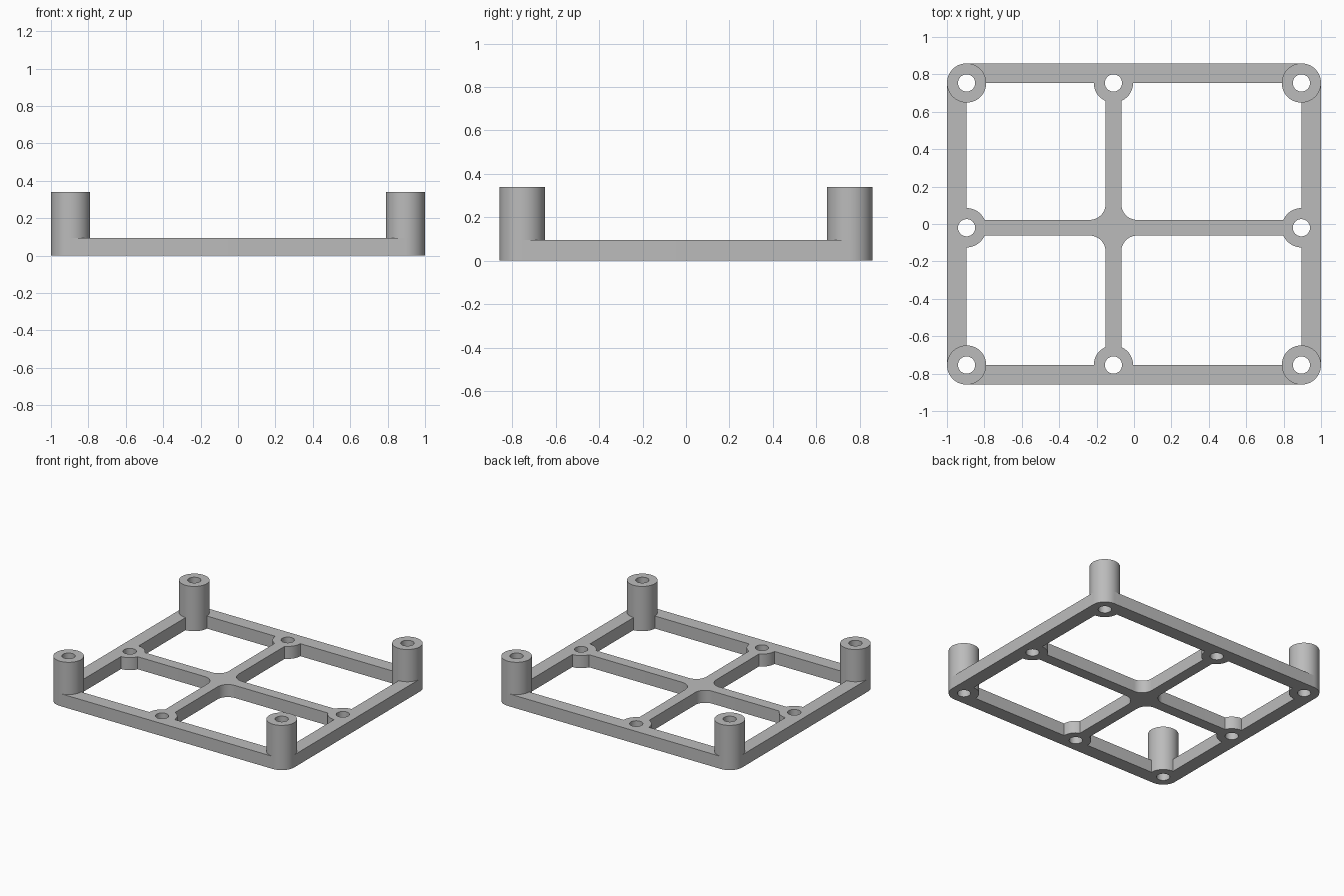
import bpy, bmesh
from math import cos, sin, pi, asin, atan2, radians
from mathutils import Vector

cube = bpy.data.objects.get("Cube")
if cube:
    bpy.data.objects.remove(cube, do_unlink=True)

# Main dimensions
PX, PY = 0.895, 0.754        # post centres
MX, MY = -0.11, -0.02        # cross centre
R, HOLE = 0.105, 0.046       # boss and hole radii
ARM, FILLET = 0.042, 0.085   # half arm width, cross fillet radius
PLATE, TOP = 0.095, 0.34     # plate and post heights

grey = bpy.data.materials.new("Grey plastic")
grey.use_nodes = True
grey.diffuse_color = (0.5, 0.5, 0.5, 1)
grey.node_tree.nodes["Principled BSDF"].inputs["Base Color"].default_value = (0.5, 0.5, 0.5, 1)


def arc(cx, cy, r, start, end, steps=12):
    return [(cx + r * cos(start + (end - start) * i / steps),
             cy + r * sin(start + (end - start) * i / steps)) for i in range(steps + 1)]


def circle(cx, cy, r):
    return arc(cx, cy, r, 0, 2 * pi, 48)[:-1]


def window(sx, sy):
    """Opening in one quadrant, drawn as if it were the +x +y one, then mirrored."""
    w, h = PX - sx * MX, PY - sy * MY
    a = asin(ARM / R)
    pts = arc(w, h, R, 1.5 * pi, pi)                                  # corner post
    pts += arc(0, h, R, 0, -pi / 2 + a)                               # boss on the y side
    pts += arc(ARM + FILLET, ARM + FILLET, FILLET, pi, 1.5 * pi)      # cross fillet
    pts += arc(w, 0, R, pi - a, pi / 2)                               # boss on the x side
    return [(MX + sx * x, MY + sy * y) for x, y in pts]


def extruded(name, loops, z0, z1):
    """Fill closed outlines (inner ones become holes) and extrude from z0 to z1."""
    curve = bpy.data.curves.new(name, "CURVE")
    curve.dimensions = "2D"
    curve.fill_mode = "BOTH"
    curve.extrude = (z1 - z0) / 2
    for pts in loops:
        spline = curve.splines.new("POLY")
        spline.points.add(len(pts) - 1)
        for p, (x, y) in zip(spline.points, pts):
            p.co = (x, y, 0, 1)
        spline.use_cyclic_u = True
    temp = bpy.data.objects.new(name, curve)
    bpy.context.collection.objects.link(temp)
    mesh = bpy.data.meshes.new_from_object(
        temp.evaluated_get(bpy.context.evaluated_depsgraph_get()))
    bpy.data.objects.remove(temp, do_unlink=True)

    bm = bmesh.new()
    bm.from_mesh(mesh)
    bmesh.ops.remove_doubles(bm, verts=bm.verts, dist=0.0001)
    bmesh.ops.translate(bm, verts=bm.verts, vec=Vector((0, 0, (z0 + z1) / 2)))
    bmesh.ops.recalc_face_normals(bm, faces=bm.faces)
    bm.to_mesh(mesh)
    bm.free()
    mesh.materials.clear()
    mesh.materials.append(grey)
    obj = bpy.data.objects.new(name, mesh)
    bpy.context.collection.objects.link(obj)
    bpy.ops.object.select_all(action="DESELECT")
    obj.select_set(True)
    bpy.context.view_layer.objects.active = obj
    bpy.ops.object.shade_smooth_by_angle(angle=radians(30))
    return obj


corners = [(1, 1), (-1, 1), (-1, -1), (1, -1)]
posts = [(sx * PX, sy * PY) for sx, sy in corners]
bosses = [(PX, MY), (-PX, MY), (MX, PY), (MX, -PY)]

# Flat frame with rounded corners, four openings and eight screw holes
outline = []
for i, (x, y) in enumerate(posts):
    outline += arc(x, y, R, i * pi / 2, (i + 1) * pi / 2)
extruded("frame", [outline] + [window(*c) for c in corners]
         + [circle(x, y, HOLE) for x, y in posts + bosses], 0, PLATE)

# Hollow standoff posts at the corners
for (sx, sy), (x, y) in zip(corners, posts):
    name = ("back" if sy > 0 else "front") + ("_left" if sx > 0 else "_right") + "_post"
    extruded(name, [circle(x, y, R), circle(x, y, HOLE)], PLATE, TOP)
